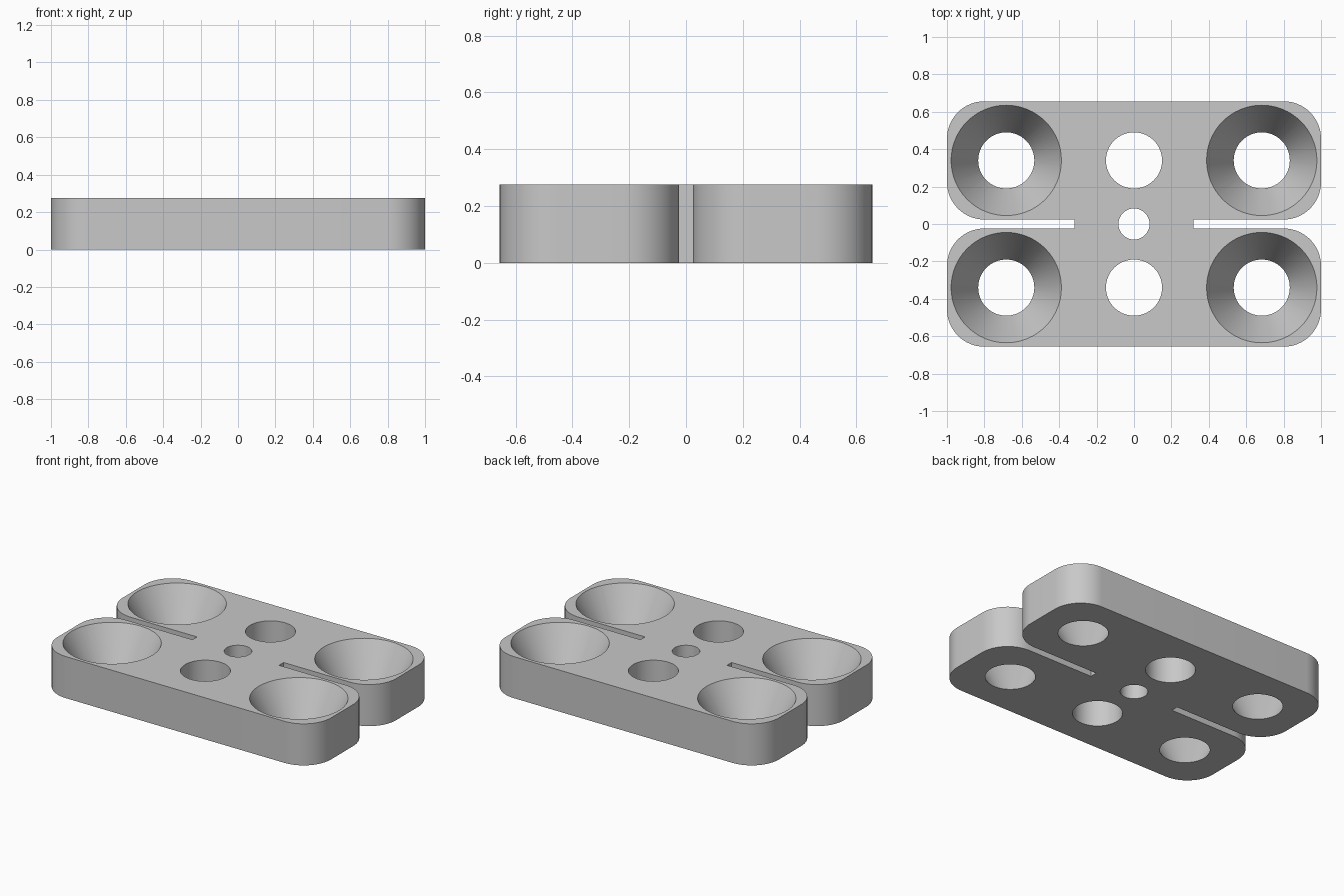
import bpy, bmesh
from math import radians, sin, cos

cube = bpy.data.objects.get("Cube")
if cube:
    bpy.data.objects.remove(cube, do_unlink=True)

HEIGHT = 0.275
HALF_X, HALF_Y = 1.0, 0.656
CORNER = 0.2
SLOT_X, SLOT_Y = 0.317, 0.024
HOLE_X, HOLE_Y = 0.683, 0.34
MARGIN = 0.05

grey = bpy.data.materials.new("plain grey")
grey.use_nodes = True
colour = (0.58, 0.58, 0.58, 1)
grey.diffuse_color = colour
grey.node_tree.nodes["Principled BSDF"].inputs["Base Color"].default_value = colour


def make_object(name, bm):
    bmesh.ops.recalc_face_normals(bm, faces=bm.faces)
    mesh = bpy.data.meshes.new(name)
    bm.to_mesh(mesh)
    bm.free()
    obj = bpy.data.objects.new(name, mesh)
    bpy.context.collection.objects.link(obj)
    mesh.materials.append(grey)
    return obj


def arc(cx, cy, start, steps=16):
    angles = [radians(start + 90 * i / steps) for i in range(steps + 1)]
    return [(cx + CORNER * cos(a), cy + CORNER * sin(a)) for a in angles]


# Plate outline: one rounded lobe, mirrored into the four quadrants
lobe = [(SLOT_X, SLOT_Y)]
lobe += arc(HALF_X - CORNER, SLOT_Y + CORNER, -90)
lobe += arc(HALF_X - CORNER, HALF_Y - CORNER, 0)
right_back = lobe
left_back = [(-x, y) for x, y in reversed(lobe)]
left_front = [(-x, -y) for x, y in lobe]
right_front = [(x, -y) for x, y in reversed(lobe)]
outline = right_back + left_back + left_front + right_front

bm = bmesh.new()
base = bm.faces.new([bm.verts.new((x, y, 0)) for x, y in outline])
side = bmesh.ops.extrude_face_region(bm, geom=[base])
top = [v for v in side["geom"] if isinstance(v, bmesh.types.BMVert)]
bmesh.ops.translate(bm, verts=top, vec=(0, 0, HEIGHT))
plate = make_object("slotted_plate", bm)

# Cutters: four tapered corner holes and three straight holes
cut = bmesh.new()


def add_hole(x, y, r_bottom, r_top, segments=64):
    extra = (r_top - r_bottom) * MARGIN / HEIGHT
    made = bmesh.ops.create_cone(cut, cap_ends=True, segments=segments,
                                 radius1=r_bottom - extra, radius2=r_top + extra,
                                 depth=HEIGHT + 2 * MARGIN)
    bmesh.ops.translate(cut, verts=made["verts"], vec=(x, y, HEIGHT / 2))


for sy in (-1, 1):
    for sx in (-1, 1):
        add_hole(sx * HOLE_X, sy * HOLE_Y, 0.15, 0.295)
    add_hole(0, sy * HOLE_Y, 0.15, 0.15)
add_hole(0, 0, 0.083, 0.083)
cutter = make_object("hole_cutter", cut)
cutter.hide_render = True

drill = plate.modifiers.new("holes", 'BOOLEAN')
drill.operation = 'DIFFERENCE'
drill.solver = 'EXACT'
drill.object = cutter

# Apply the holes, then shade the curved walls smooth
bpy.ops.object.select_all(action='DESELECT')
plate.select_set(True)
bpy.context.view_layer.objects.active = plate
bpy.ops.object.modifier_apply(modifier=drill.name)
bpy.data.objects.remove(cutter, do_unlink=True)
bpy.ops.object.shade_smooth_by_angle(angle=radians(30))
